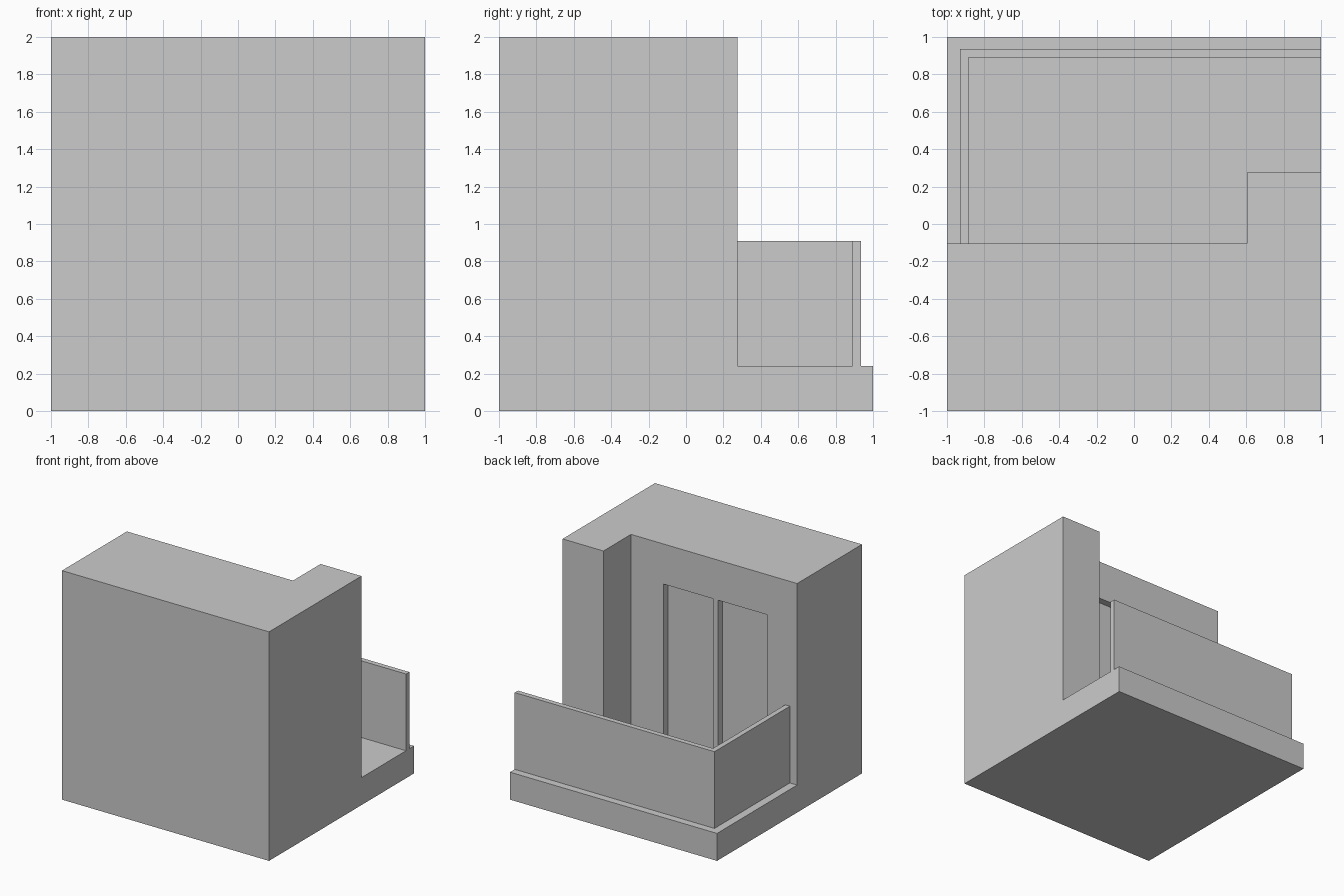
import bpy, bmesh

if "Cube" in bpy.data.objects:
    bpy.data.objects.remove(bpy.data.objects["Cube"])

FLOOR, TOP, RAIL = 0.24, 2.0, 0.91   # heights
WALL_Y, WING_X, WING_Y = -0.105, 0.605, 0.275


def prism(name, outline, z0, z1):
    """Extrude a plan outline between two heights."""
    bm = bmesh.new()
    face = bm.faces.new([bm.verts.new((x, y, z0)) for x, y in outline])
    ext = bmesh.ops.extrude_face_region(bm, geom=[face])
    verts = [v for v in ext["geom"] if isinstance(v, bmesh.types.BMVert)]
    bmesh.ops.translate(bm, verts=verts, vec=(0, 0, z1 - z0))
    bmesh.ops.recalc_face_normals(bm, faces=bm.faces)
    mesh = bpy.data.meshes.new(name)
    bm.to_mesh(mesh)
    bm.free()
    obj = bpy.data.objects.new(name, mesh)
    bpy.context.collection.objects.link(obj)
    return obj


def rect(x0, x1, y0, y1):
    return [(x0, y0), (x1, y0), (x1, y1), (x0, y1)]


def cut(target, cutter):
    """Subtract a cutter, apply, and discard it."""
    mod = target.modifiers.new("cut", "BOOLEAN")
    mod.operation, mod.solver, mod.object = "DIFFERENCE", "EXACT", cutter
    cutter.hide_render = True
    bpy.context.view_layer.objects.active = target
    bpy.ops.object.modifier_apply(modifier=mod.name)
    bpy.data.objects.remove(cutter)


# Building block with the balcony volume removed, leaving slab and side wing
building = prism("building", rect(-1, 1, -1, 1), 0, TOP)
cut(building, prism("balcony_void", [
    (-1.2, WALL_Y), (WING_X, WALL_Y), (WING_X, WING_Y),
    (1.2, WING_Y), (1.2, 1.2), (-1.2, 1.2)], FLOOR, TOP + 0.2))

# Two recessed door panels in the balcony wall
for x0, x1 in ((-0.715, -0.235), (-0.185, 0.29)):
    cut(building, prism("door_recess", rect(x0, x1, WALL_Y - 0.06, 0.1), FLOOR, 1.65))

# L-shaped balcony parapet, open at the wing end
prism("parapet", [
    (-0.93, WALL_Y), (-0.885, WALL_Y), (-0.885, 0.89),
    (1, 0.89), (1, 0.935), (-0.93, 0.935)], FLOOR, RAIL)
